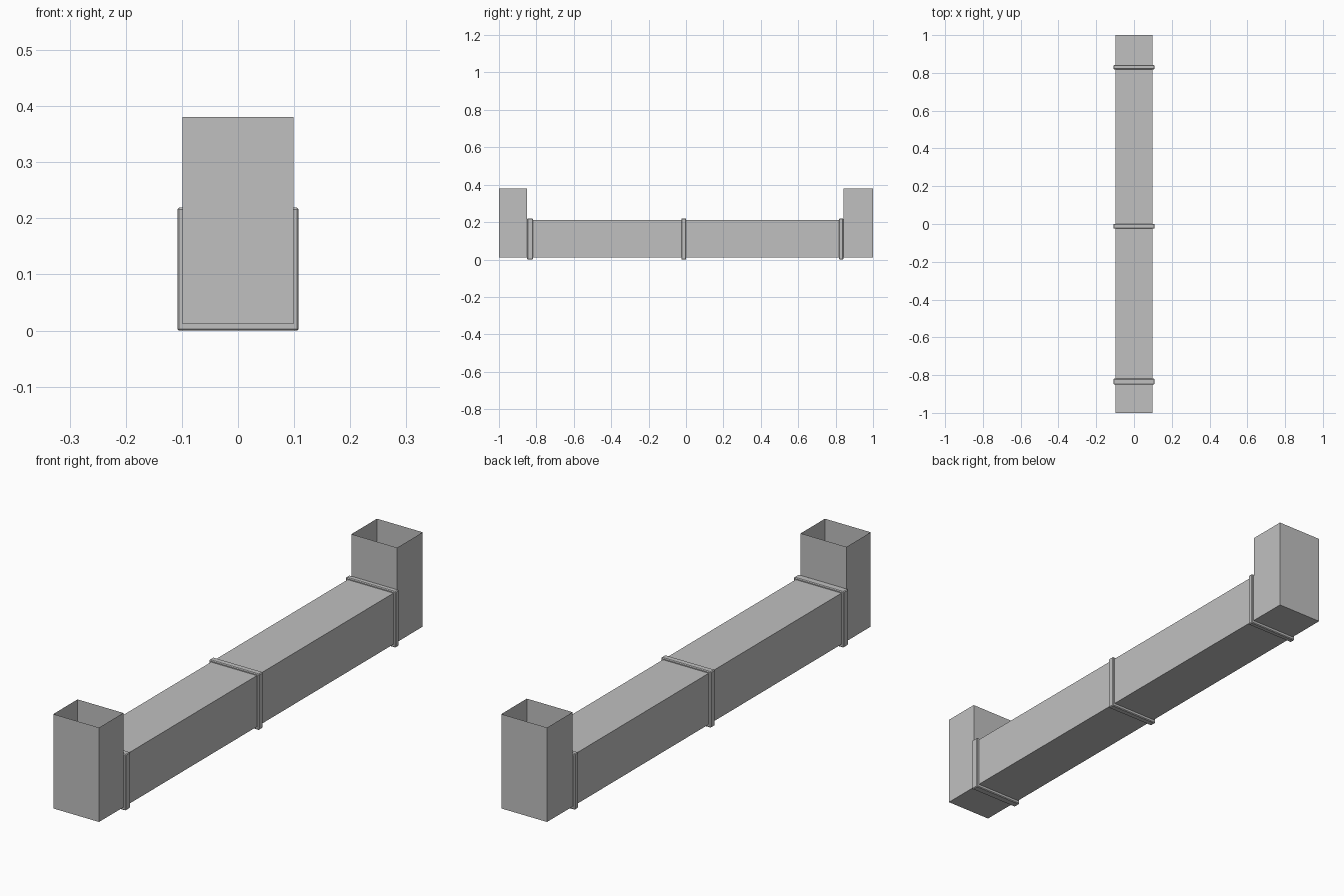
import bpy
import bmesh

cube = bpy.data.objects.get("Cube")
if cube:
    bpy.data.objects.remove(cube, do_unlink=True)

# Single sheet-metal colour
metal = bpy.data.materials.new("sheet_metal_grey")
grey = (0.53, 0.53, 0.53, 1)
metal.use_nodes = True
metal.diffuse_color = grey
metal.node_tree.nodes["Principled BSDF"].inputs["Base Color"].default_value = grey

HALF = 0.099                 # half width of the duct
LOW, HIGH, TOP = 0.012, 0.212, 0.381


def finish(name, bm):
    mesh = bpy.data.meshes.new(name)
    bm.to_mesh(mesh)
    bm.free()
    mesh.materials.append(metal)
    obj = bpy.data.objects.new(name, mesh)
    bpy.context.collection.objects.link(obj)
    return obj


def section(bm, y, half, low, high):
    """Rectangular cross-section loop at a given y."""
    return [bm.verts.new((x, y, z)) for x, z in
            ((-half, low), (half, low), (half, high), (-half, high))]


def bridge(bm, a, b):
    for i in range(len(a)):
        j = (i + 1) % len(a)
        bm.faces.new((a[i], a[j], b[j], b[i]))


# Straight duct runs, open at both ends
def duct(name, y0, y1):
    bm = bmesh.new()
    bridge(bm, section(bm, y0, HALF, LOW, HIGH), section(bm, y1, HALF, LOW, HIGH))
    bmesh.ops.recalc_face_normals(bm, faces=bm.faces)
    finish(name, bm)


# Upright elbow: thin open-topped box whose inner wall opens into the duct
def elbow(name, outer, inner):
    bm = bmesh.new()
    base, mid, rim = [
        [bm.verts.new((x, y, z)) for x, y in
         ((-HALF, outer), (HALF, outer), (HALF, inner), (-HALF, inner))]
        for z in (LOW, HIGH, TOP)]
    bridge(bm, base, mid)
    bridge(bm, mid, rim)
    bm.faces.new(base)
    bmesh.ops.recalc_face_normals(bm, faces=bm.faces)
    bm.faces.ensure_lookup_table()
    bmesh.ops.delete(bm, geom=[bm.faces[2]], context='FACES_ONLY')
    finish(name, bm)


# Flange collar: rectangular ring with chamfered outer edges
def collar(name, y0, y1):
    bm = bmesh.new()
    loops = [section(bm, y, *size) for y, size in (
        (y0, (HALF, LOW, HIGH)), (y0, (0.108, 0, 0.219)),
        (y1, (0.108, 0, 0.219)), (y1, (HALF, LOW, HIGH)))]
    for i in range(4):
        bridge(bm, loops[i], loops[(i + 1) % 4])
    bmesh.ops.recalc_face_normals(bm, faces=bm.faces)
    outside = set(loops[1] + loops[2])
    edges = [e for e in bm.edges if all(v in outside for v in e.verts)]
    bmesh.ops.bevel(bm, geom=edges, offset=0.003, segments=1,
                    affect='EDGES', profile=0.5)
    finish(name, bm)


elbow("front_elbow", -1, -0.85)
elbow("back_elbow", 1, 0.842)
duct("front_duct", -0.85, -0.012)
duct("back_duct", -0.012, 0.842)
collar("front_collar", -0.849, -0.819)
collar("middle_collar", -0.025, 0.001)
collar("back_collar", 0.819, 0.841)
